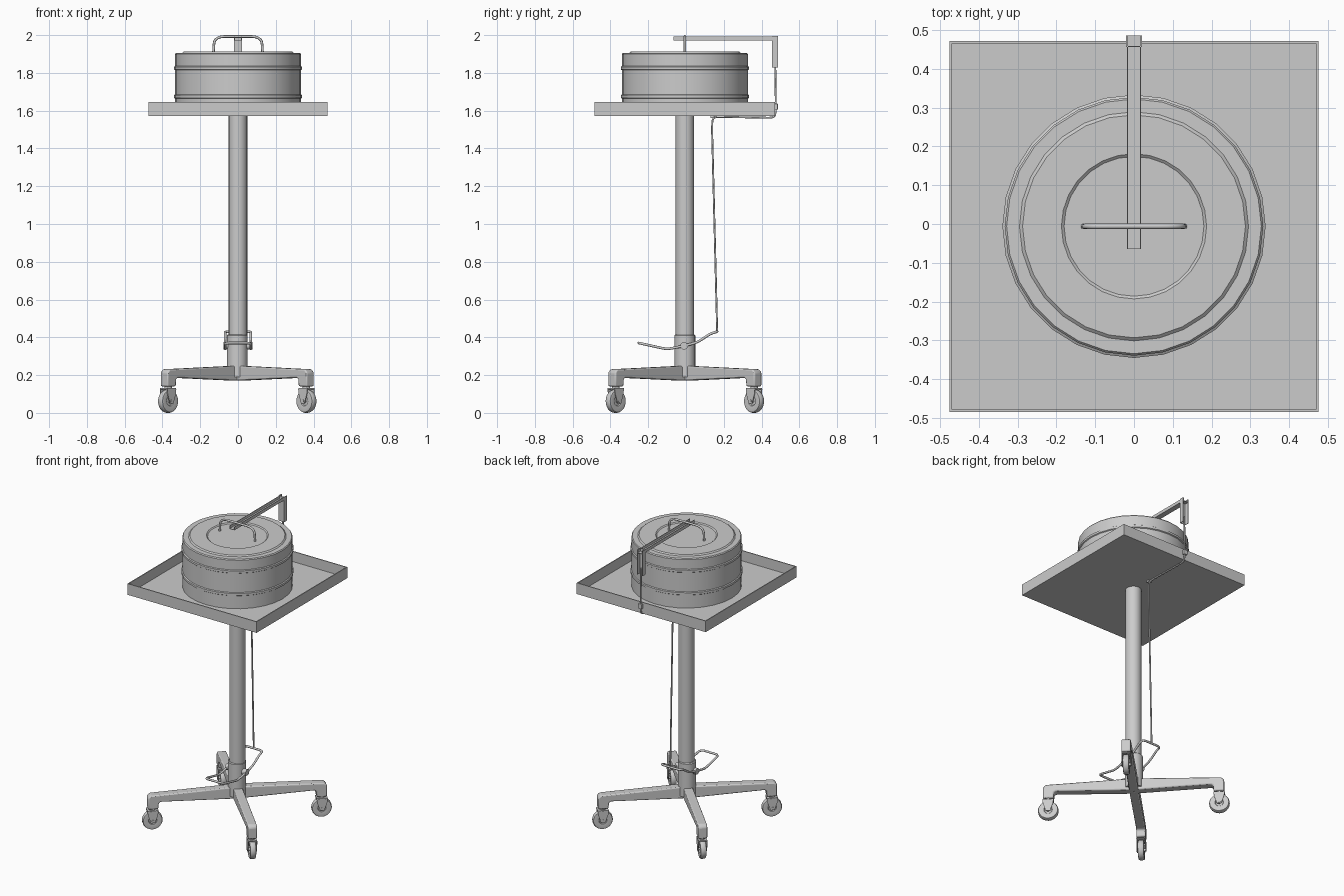
import bpy, bmesh
from math import pi, sin, cos, radians
from mathutils import Matrix, Vector

if "Cube" in bpy.data.objects:
    bpy.data.objects.remove(bpy.data.objects["Cube"])

CY = -0.006          # centre line of column, drum and base
BASE = Vector((-0.004, CY, 0))


def finish(name, bm, smooth=None, bevel=0):
    bmesh.ops.recalc_face_normals(bm, faces=bm.faces)
    me = bpy.data.meshes.new(name)
    bm.to_mesh(me)
    bm.free()
    ob = bpy.data.objects.new(name, me)
    bpy.context.collection.objects.link(ob)
    bpy.ops.object.select_all(action='DESELECT')
    bpy.context.view_layer.objects.active = ob
    ob.select_set(True)
    if bevel:
        m = ob.modifiers.new("bevel", 'BEVEL')
        m.width, m.segments, m.limit_method = bevel, 2, 'ANGLE'
    if smooth:
        bpy.ops.object.shade_smooth_by_angle(angle=radians(smooth))
    return ob


def box(bm, x0, x1, y0, y1, z0, z1):
    m = Matrix.Translation(((x0 + x1) / 2, (y0 + y1) / 2, (z0 + z1) / 2))
    m = m @ Matrix.Diagonal((x1 - x0, y1 - y0, z1 - z0, 1))
    bmesh.ops.create_cube(bm, size=1, matrix=m)


def lathe(name, profile, n, loc, axis='Z', smooth=35, turn=0):
    """Revolve (radius, height) points; axis Y lays the part on its side."""
    bm = bmesh.new()
    vs = [bm.verts.new((r, 0, z)) for r, z in profile]
    es = [bm.edges.new(p) for p in zip(vs, vs[1:])]
    bmesh.ops.spin(bm, geom=vs + es, cent=(0, 0, 0), axis=(0, 0, 1),
                   angle=2 * pi, steps=n, use_merge=True)
    bmesh.ops.remove_doubles(bm, verts=bm.verts, dist=1e-5)
    if axis == 'Y':
        bm.transform(Matrix.Rotation(pi / 2, 4, 'X'))
    ob = finish(name, bm, smooth)
    ob.location = loc
    ob.rotation_euler[2] = turn
    return ob


def tube(name, pts, r, cyclic=False):
    cu = bpy.data.curves.new(name, 'CURVE')
    cu.dimensions = '3D'
    cu.bevel_depth, cu.bevel_resolution = r, 2
    cu.use_fill_caps = True
    sp = cu.splines.new('POLY')
    sp.points.add(len(pts) - 1)
    for p, co in zip(sp.points, pts):
        p.co = (*co, 1)
    sp.use_cyclic_u = cyclic
    ob = bpy.data.objects.new(name, cu)
    bpy.context.collection.objects.link(ob)
    bpy.ops.object.select_all(action='DESELECT')
    bpy.context.view_layer.objects.active = ob
    ob.select_set(True)
    bpy.ops.object.convert(target='MESH')
    bpy.ops.object.shade_smooth_by_angle(angle=radians(50))


def fillet(pts, rad, cyclic=False, n=4):
    """Round the corners of a path."""
    pts = [Vector(p) for p in pts]
    out = []
    for i, p in enumerate(pts):
        if not cyclic and i in (0, len(pts) - 1):
            out.append(p)
            continue
        a, b = pts[i - 1] - p, pts[(i + 1) % len(pts)] - p
        a = p + a.normalized() * min(rad, a.length * .45)
        b = p + b.normalized() * min(rad, b.length * .45)
        for k in range(n + 1):
            t = k / n
            out.append(a * (1 - t) ** 2 + p * 2 * t * (1 - t) + b * t * t)
    return out


# Square tray with thin rim
bm = bmesh.new()
X, Y0, Y1, T = 0.475, -0.484, 0.471, 0.006
bot, top = 1.572, 1.646
ring = lambda d, z: [bm.verts.new(c) for c in (
    (-X + d, Y0 + d, z), (X - d, Y0 + d, z), (X - d, Y1 - d, z), (-X + d, Y1 - d, z))]
loops = [ring(0, bot), ring(0, top), ring(T, top), ring(T, bot + T)]
for a, b in zip(loops, loops[1:]):
    for i in range(4):
        j = (i + 1) % 4
        bm.faces.new((a[i], a[j], b[j], b[i]))
bm.faces.new(loops[0])
bm.faces.new(loops[3])
finish("tray", bm)

# Ribbed drum with stepped lid
R = 0.333
prof = [(0, 1.578), (R, 1.578)]
for z in (1.675, 1.825):
    prof += [(R, z - .011), (R + .006, z - .007), (R + .006, z + .007), (R, z + .011)]
prof += [(R, 1.9), (R - .005, 1.906), (.295, 1.906), (.287, 1.913),
         (.187, 1.913), (.18, 1.907), (0, 1.907)]
lathe("drum", prof, 28, (0, CY, 0))

# Arched lid handle
tube("lid_handle", fillet([(-.13, CY, 1.905), (-.125, CY, 1.993),
                           (.125, CY, 1.993), (.13, CY, 1.905)], .06, n=6), .007)

# Lifting arm: upward channel plus a hanging channel open to the back
bm = bmesh.new()
w, t = .018, .003
box(bm, -w, w, -.065, .485, 1.972, 1.975)
for s in (-w, w - t):
    box(bm, s, s + t, -.065, .485, 1.972, 1.993)
finish("lift_arm", bm)
bm = bmesh.new()
w = .021
box(bm, -w, w, .456, .459, 1.828, 1.995)
for s in (-w, w - t):
    box(bm, s, s + t, .456, .486, 1.828, 1.995)
finish("arm_drop_channel", bm)

# Pull cable with its clamp and guide
tube("cable", fillet([(0, .472, 1.87), (0, .476, 1.6), (0, .468, 1.562),
                      (0, .14, 1.568), (0, .138, 1.5), (0, .165, .43)], .03), .005)
bm = bmesh.new()
box(bm, -.013, .013, .466, .486, 1.605, 1.637)
box(bm, -.012, .012, .13, .15, 1.56, 1.573)
finish("cable_guides", bm, bevel=.003)

# Column and lower collar
lathe("column", [(0, .2), (.049, .2), (.049, 1.574), (0, 1.574)], 24, (0, CY, 0))
lathe("collar", [(0, .19), (.055, .19), (.055, .41), (.05, .415), (0, .415)],
      24, BASE)

# Foot pedal loop round the column, with pivots
side = [(.165, .43), (.13, .42), (.06, .373), (-.01, .355), (-.1, .337), (-.15, .348),
        (-.25, .37)]
path = [(.068, y, z) for y, z in side] + [(-.068, y, z) for y, z in reversed(side)]
tube("pedal_loop", fillet(path, .03, True), .007, True)
for s in (-1, 1):
    bm = bmesh.new()
    bmesh.ops.create_cone(bm, cap_ends=True, segments=16, radius1=.02, radius2=.02,
                          depth=.03, matrix=Matrix.Translation((s * .061, -.01, .355))
                          @ Matrix.Rotation(pi / 2, 4, 'Y'))
    finish("pedal_pivot", bm, 35)

# Four diagonal legs, each with a caster
leg_profile = [(0, .17), (.47, .186), (.482, .178), (.485, .14), (.548, .14),
               (.548, .215), (.532, .231), (0, .25)]
for k in range(4):
    a = pi / 4 + k * pi / 2
    d = Vector((cos(a), sin(a), 0))
    bm = bmesh.new()
    f = bm.faces.new([bm.verts.new((x, -.028, z)) for x, z in leg_profile])
    ext = bmesh.ops.extrude_face_region(bm, geom=[f])
    bmesh.ops.translate(bm, vec=(0, .056, 0),
                        verts=[v for v in ext['geom'] if isinstance(v, bmesh.types.BMVert)])
    leg = finish("leg", bm, 35, .007)
    leg.location, leg.rotation_euler[2] = BASE, a

    pos = BASE + d * .518
    wheel = [(0, -.01), (.022, -.01), (.026, -.016), (.05, -.019), (.058, -.017),
             (.062, -.008)]
    wheel += [(r, -z) for r, z in reversed(wheel)]
    lathe("caster_wheel", wheel, 24, pos + Vector((0, 0, .062)), 'Y', 35, a)
    lathe("caster_axle", [(0, -.03), (.009, -.03), (.009, .03), (0, .03)], 12,
          pos + Vector((0, 0, .062)), 'Y', 35, a)
    lathe("caster_stem", [(0, .125), (.02, .125), (.02, .145), (0, .145)], 16, pos)
    bm = bmesh.new()
    box(bm, -.034, .034, -.027, .027, .124, .131)
    for s in (-1, 1):
        vs = [bm.verts.new((x, s * .024, z)) for x, z in
              ((-.034, .127), (.034, .127), (.03, .1), (.013, .05), (-.013, .05), (-.03, .1))]
        f = bm.faces.new(vs)
        ext = bmesh.ops.extrude_face_region(bm, geom=[f])
        bmesh.ops.translate(bm, vec=(0, s * .004, 0),
                            verts=[v for v in ext['geom'] if isinstance(v, bmesh.types.BMVert)])
    fork = finish("caster_fork", bm)
    fork.location, fork.rotation_euler[2] = pos, a
